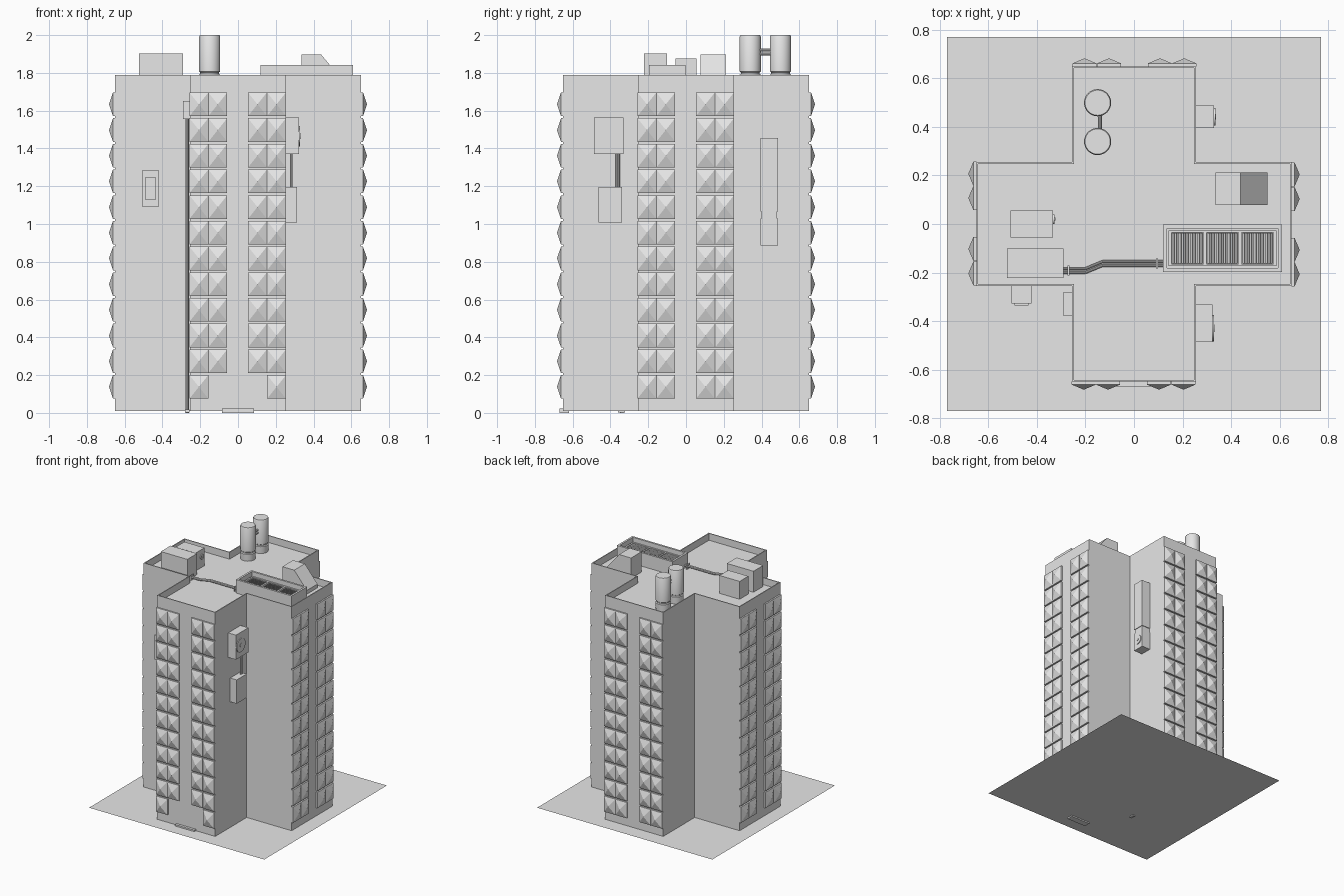
import bpy, bmesh, math
from mathutils import Vector, Matrix

if "Cube" in bpy.data.objects:
    bpy.data.objects.remove(bpy.data.objects["Cube"], do_unlink=True)

concrete = bpy.data.materials.new("concrete_grey")
concrete.use_nodes = True
concrete.diffuse_color = (0.8, 0.8, 0.8, 1)
concrete.node_tree.nodes["Principled BSDF"].inputs["Base Color"].default_value = (0.8, 0.8, 0.8, 1)

GROUND, ROOF, TOP = 0.01, 1.735, 1.79
ARM, REACH = 0.255, 0.65


def finish(name, bm, smooth=False):
    bmesh.ops.recalc_face_normals(bm, faces=bm.faces)
    mesh = bpy.data.meshes.new(name)
    bm.to_mesh(mesh)
    bm.free()
    mesh.materials.append(concrete)
    ob = bpy.data.objects.new(name, mesh)
    bpy.context.collection.objects.link(ob)
    if smooth:
        bpy.ops.object.select_all(action='DESELECT')
        ob.select_set(True)
        bpy.context.view_layer.objects.active = ob
        bpy.ops.object.shade_smooth_by_angle(angle=math.radians(35))
    return ob


def add_box(bm, x, y, z, tilt=0):
    size = [b - a for a, b in (x, y, z)]
    mid = [(a + b) / 2 for a, b in (x, y, z)]
    m = Matrix.Translation(mid) @ Matrix.Rotation(tilt, 4, 'Y') @ Matrix.Diagonal((*size, 1))
    bmesh.ops.create_cube(bm, size=1, matrix=m)


def box(name, x, y, z):
    bm = bmesh.new()
    add_box(bm, x, y, z)
    return finish(name, bm)


def extrude(bm, face, offset):
    new = bmesh.ops.extrude_face_region(bm, geom=[face])["geom"]
    bmesh.ops.translate(bm, vec=offset, verts=[v for v in new if isinstance(v, bmesh.types.BMVert)])
    return next(f for f in new if isinstance(f, bmesh.types.BMFace))


def rimmed_block(name, outline, z0, z1, rim, depth):
    """Solid prism whose top is sunk inside a rim."""
    bm = bmesh.new()
    base = bm.faces.new([bm.verts.new((x, y, z0)) for x, y in outline])
    base.normal_update()
    top = extrude(bm, base, (0, 0, z1 - z0))
    bm.faces.new([bm.verts.new((x, y, z0)) for x, y in outline])
    bmesh.ops.remove_doubles(bm, verts=bm.verts, dist=1e-5)
    bmesh.ops.recalc_face_normals(bm, faces=bm.faces)
    bmesh.ops.inset_region(bm, faces=[top], thickness=rim)
    sunk = extrude(bm, top, (0, 0, -depth))
    if top.is_valid:
        bmesh.ops.delete(bm, geom=[top], context='FACES_ONLY')
    return finish(name, bm)


def rods(name, points, radius, sides=10):
    """Round pipe running through the points."""
    bm = bmesh.new()
    for a, b in zip(points, points[1:]):
        a, b = Vector(a), Vector(b)
        m = Matrix.Translation((a + b) / 2) @ (b - a).to_track_quat('Z', 'Y').to_matrix().to_4x4()
        bmesh.ops.create_cone(bm, cap_ends=True, segments=sides, radius1=radius, radius2=radius,
                              depth=(b - a).length, matrix=m)
    return finish(name, bm, True)


# Ground sheet and entrance step
bm = bmesh.new()
bmesh.ops.create_grid(bm, x_segments=1, y_segments=1, size=0.77,
                      matrix=Matrix.Translation((0, 0, GROUND)))
finish("ground", bm)
box("entrance_step", (-0.085, 0.085), (-0.67, -0.62), (0, 0.022))

# Cross-shaped tower with parapet
corner = [(ARM, -ARM), (REACH, -ARM), (REACH, ARM)]
outline = []
for k in range(4):
    turn = Matrix.Rotation(k * math.pi / 2, 2)
    outline += [tuple(turn @ Vector(p)) for p in corner]
outline = [p for i, p in enumerate(outline)]
rimmed_block("tower", outline, GROUND, TOP, 0.01, TOP - ROOF)


# Pyramid window bays on the end of each arm
def add_bay(bm, x, z, turn):
    w, h, skirt, tip = 0.1, 0.125, 0.012, 0.033
    ring = [(x, z), (x + w, z), (x + w, z + h), (x, z + h)]
    back = [bm.verts.new(turn @ Vector((a, -REACH, b))) for a, b in ring]
    front = [bm.verts.new(turn @ Vector((a, -REACH - skirt, b))) for a, b in ring]
    apex = bm.verts.new(turn @ Vector((x + w / 2, -REACH - tip, z + h / 2)))
    bm.faces.new(back)
    for i in range(4):
        j = (i + 1) % 4
        bm.faces.new((back[i], back[j], front[j], front[i]))
        bm.faces.new((front[i], front[j], apex))


for k, side in enumerate(("front", "right", "back", "left")):
    bm = bmesh.new()
    for row in range(12):
        for col, x in enumerate((-0.257, -0.157, 0.053, 0.154)):
            if side == "front" and row == 0 and col in (1, 2):
                continue
            add_bay(bm, x, 0.075 + row * 0.136, Matrix.Rotation(k * math.pi / 2, 3, 'Z'))
    finish(side + "_window_bays", bm)

# Water tanks and their link pipes
profile = [(0, ROOF), (0.054, ROOF), (0.056, 1.79), (0.05, 1.795), (0.05, 1.803), (0.056, 1.808),
           (0.056, 1.992), (0.052, 2.0), (0, 2.0)]
for name, y in (("back_tank", 0.5), ("front_tank", 0.34)):
    bm = bmesh.new()
    verts = [bm.verts.new((r, 0, z)) for r, z in profile]
    edges = [bm.edges.new(pair) for pair in zip(verts, verts[1:])]
    bmesh.ops.spin(bm, geom=verts + edges, cent=(0, 0, 0), axis=(0, 0, 1),
                   angle=math.tau, steps=32)
    bmesh.ops.remove_doubles(bm, verts=bm.verts, dist=1e-4)
    bmesh.ops.translate(bm, vec=(-0.15, y, 0), verts=bm.verts)
    finish(name, bm, True)
for z in (1.9, 1.922):
    rods("tank_link_pipe", [(-0.14, 0.37, z), (-0.14, 0.47, z)], 0.008)

# Stair house with sloping end
bm = bmesh.new()
side = [(0.335, ROOF), (0.55, ROOF), (0.55, 1.765), (0.44, 1.897), (0.335, 1.897)]
face = bm.faces.new([bm.verts.new((x, 0.078, z)) for x, z in side])
extrude(bm, face, (0, 0.134, 0))
bm.faces.new([bm.verts.new((x, 0.078, z)) for x, z in side])
bmesh.ops.remove_doubles(bm, verts=bm.verts, dist=1e-5)
finish("stair_house", bm)

# Ventilation tray with three slatted vents
rimmed_block("vent_tray", [(0.12, -0.197), (0.61, -0.197), (0.61, -0.003), (0.12, -0.003)],
             ROOF, 1.842, 0.022, 0.05)
bm = bmesh.new()
for x in (0.149, 0.292, 0.437, 0.581):
    add_box(bm, (x - 0.006, x + 0.006), (-0.165, -0.035), (1.79, 1.81))
for y in (-0.169, -0.031):
    add_box(bm, (0.143, 0.587), (y - 0.005, y + 0.005), (1.79, 1.81))
finish("vent_frame", bm)
bm = bmesh.new()
for unit in range(3):
    for i in range(13):
        x = 0.162 + unit * 0.145 + i * 0.0095
        add_box(bm, (x - 0.001, x + 0.001), (-0.163, -0.037), (1.792, 1.808), math.radians(35))
finish("vent_slats", bm)


def fan(name, x, y, z, r, depth):
    """Round fan guard facing +x, with a hub."""
    rods(name, [(x - 0.005, y, z), (x + depth, y, z)], r, 20)
    rods(name + "_hub", [(x, y, z), (x + depth + 0.003, y, z)], r * 0.3, 12)


# Rooftop plant boxes and pipe run
box("large_plant_box", (-0.523, -0.29), (-0.222, -0.1), (ROOF, 1.902))
box("small_plant_box", (-0.51, -0.333), (-0.055, 0.055), (ROOF, 1.877))
fan("small_plant_fan", -0.333, 0.02, 1.82, 0.02, 0.006)
for off in (-0.008, 0.008):
    rods("roof_pipe", [(-0.3, -0.192 + off, 1.755), (-0.2, -0.192 + off, 1.755),
                       (-0.13, -0.163 + off, 1.755), (0.13, -0.163 + off, 1.755)], 0.006)
for x, y in ((-0.27, -0.192), (0.095, -0.163)):
    box("pipe_bracket", (x - 0.004, x + 0.004), (y - 0.02, y + 0.02), (ROOF, 1.772))

# Units on the right side of the front arm
box("upper_wall_unit", (ARM, 0.323), (-0.487, -0.332), (1.37, 1.565))
fan("upper_wall_fan", 0.323, -0.43, 1.465, 0.054, 0.006)
box("lower_wall_unit", (ARM, 0.312), (-0.462, -0.338), (1.008, 1.197))
for y in (-0.368, -0.356):
    rods("wall_unit_pipe", [(0.282, y, 1.19), (0.282, y, 1.38)], 0.006)

# Duct unit on the right side of the back arm
box("wall_duct", (ARM, 0.33), (0.395, 0.488), (1.065, 1.455))
box("wall_duct_neck", (ARM, 0.325), (0.4, 0.483), (1.03, 1.065))
box("wall_duct_unit", (ARM, 0.33), (0.395, 0.488), (0.885, 1.03))
fan("wall_duct_fan", 0.33, 0.442, 0.96, 0.036, 0.006)

# Unit on the front of the left-hand arm
box("side_arm_unit", (-0.505, -0.422), (-0.328, -ARM), (1.09, 1.285))
box("side_arm_unit_grille", (-0.492, -0.435), (-0.336, -0.328), (1.13, 1.245))

# Drain box and downpipe in the inner corner
box("drain_box", (-0.29, -ARM), (-0.38, -0.28), (1.555, 1.65))
rods("downpipe", [(-0.269, -0.34, 0), (-0.269, -0.34, 1.56)], 0.009)
box("downpipe_foot", (-0.28, -0.258), (-0.36, -0.322), (0.002, 0.018))
